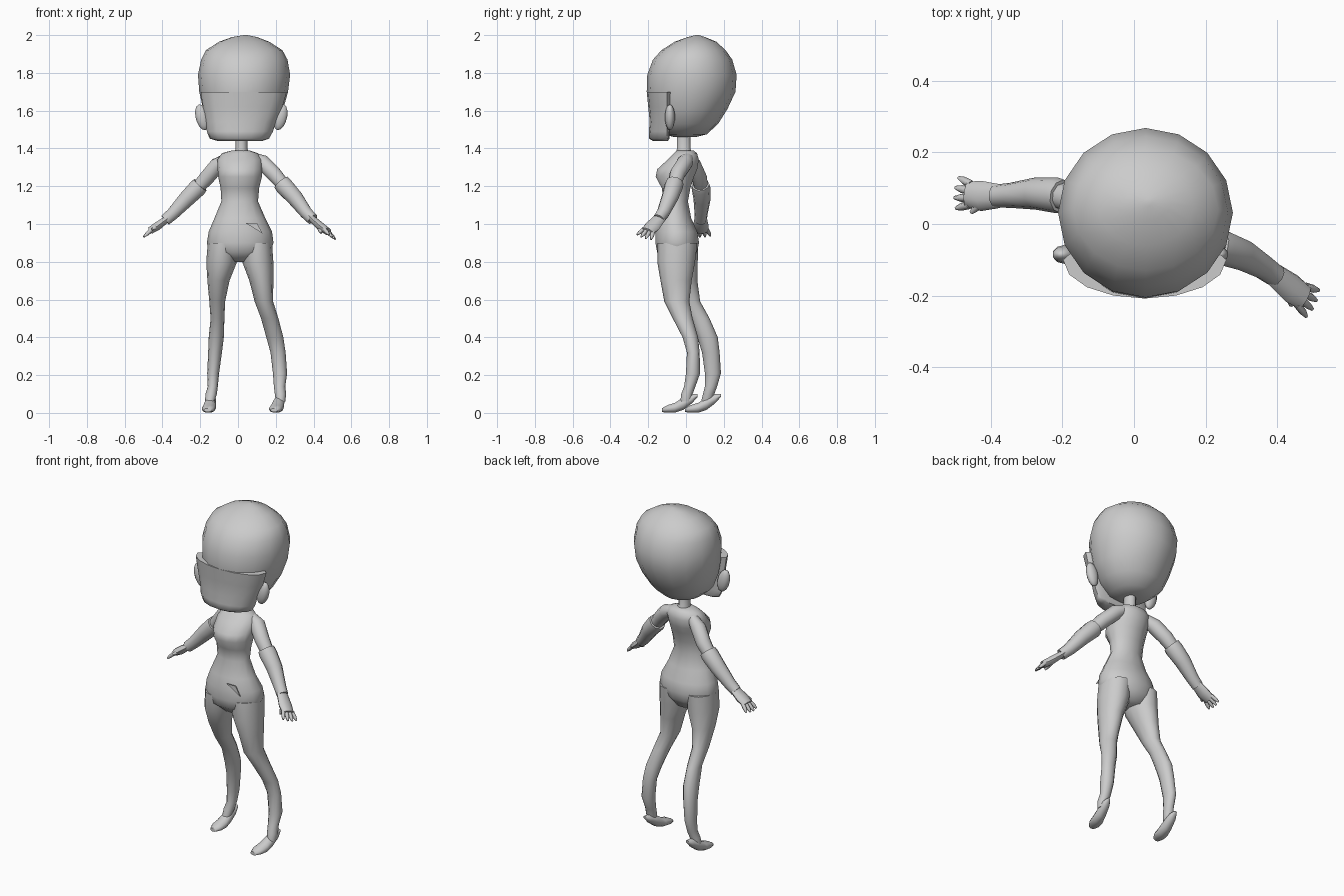
import bpy
import math
from mathutils import Vector

old_cube = bpy.data.objects.get("Cube")
if old_cube:
    bpy.data.objects.remove(old_cube, do_unlink=True)

grey = bpy.data.materials.new("plain grey")
grey.use_nodes = True
grey_colour = (0.6, 0.6, 0.6, 1)
grey.diffuse_color = grey_colour
grey.node_tree.nodes["Principled BSDF"].inputs["Base Color"].default_value = grey_colour


def finish(name, verts, faces, sharp_angle=60):
    """Turn point and face lists into a smooth shaded grey object."""
    mesh = bpy.data.meshes.new(name)
    mesh.from_pydata(verts, [], faces)
    mesh.materials.append(grey)
    mesh.update()
    part = bpy.data.objects.new(name, mesh)
    bpy.context.collection.objects.link(part)
    bpy.ops.object.select_all(action="DESELECT")
    part.select_set(True)
    bpy.context.view_layer.objects.active = part
    bpy.ops.object.mode_set(mode="EDIT")
    bpy.ops.mesh.select_all(action="SELECT")
    bpy.ops.mesh.normals_make_consistent(inside=False)
    bpy.ops.object.mode_set(mode="OBJECT")
    bpy.ops.object.shade_smooth_by_angle(angle=math.radians(sharp_angle))
    return part


def skin(name, rings, sharp_angle=60):
    """Bridge equal sized rings and close both ends."""
    count = len(rings[0])
    verts = [point for ring in rings for point in ring]
    faces = []
    for level in range(len(rings) - 1):
        low, high = level * count, (level + 1) * count
        for i in range(count):
            j = (i + 1) % count
            faces.append((low + i, low + j, high + j, high + i))
    faces.append(tuple(range(count)))
    faces.append(tuple(range(len(verts) - count, len(verts))))
    return finish(name, verts, faces, sharp_angle)


def angles(sides):
    return [math.tau * i / sides for i in range(sides)]


def stack(name, levels, sides=14, widest=None, sharp_angle=60):
    """Level rings: height, left x, right x, front y, back y."""
    rings = []
    for z, left, right, front, back in levels:
        middle = (front + back) / 2 if widest is None else widest
        ring = []
        for a in angles(sides):
            reach = back - middle if math.sin(a) > 0 else middle - front
            ring.append(((left + right) / 2 + (right - left) / 2 * math.cos(a),
                         middle + reach * math.sin(a), z))
        rings.append(ring)
    return skin(name, rings, sharp_angle)


def tube(name, path, radii, flatten=1.0, sides=10):
    """Round rings set square to a path; flatten squeezes them across."""
    points = [Vector(p) for p in path]
    rings = []
    for i, centre in enumerate(points):
        along = points[min(i + 1, len(points) - 1)] - points[max(i - 1, 0)]
        along.normalize()
        flat = along.cross(Vector((0, 1, 0))).normalized()
        wide = flat.cross(along)
        rings.append([centre + radii[i] * (wide * math.cos(a) + flat * flatten * math.sin(a))
                      for a in angles(sides)])
    return skin(name, rings)


def foot(name, x, turn, heel_y):
    """Pointed foot: rings run from the raised heel to the toe."""
    shape = [(0, .085, .10, .010), (-.03, .05, .10, .024), (-.075, .015, .085, .03),
             (-.12, 0, .055, .036), (-.16, 0, .042, .035), (-.19, .004, .025, .02)]
    rings = []
    for back, low, high, half in shape:
        rings.append([(x + turn * back + half * math.cos(a), heel_y + back,
                       (low + high) / 2 + (high - low) / 2 * math.sin(a)) for a in angles(10)])
    skin(name, rings)


def ball(name, centre, size, tilt=0.0):
    bpy.ops.mesh.primitive_uv_sphere_add(segments=10, ring_count=7, location=centre,
                                         rotation=(0, tilt, 0))
    part = bpy.context.object
    part.name = name
    part.scale = size
    part.data.materials.append(grey)
    bpy.ops.object.shade_smooth()


# Head and the swept hair panel that covers the face
stack("head", [
    (1.46, -.03, .07, -.06, .05), (1.475, -.09, .13, -.12, .11),
    (1.53, -.155, .195, -.16, .17), (1.61, -.185, .24, -.195, .22),
    (1.70, -.205, .265, -.208, .262), (1.79, -.212, .276, -.205, .268),
    (1.87, -.195, .262, -.175, .245), (1.92, -.17, .235, -.13, .21),
    (1.965, -.10, .165, -.06, .16), (1.99, -.03, .10, .01, .10),
    (2.0, .03, .05, .05, .07)], sides=16)
stack("hair_panel", [
    (1.44, -.11, .13, -.175, -.095), (1.452, -.15, .165, -.195, -.088),
    (1.49, -.165, .185, -.197, -.085), (1.54, -.17, .20, -.192, -.08),
    (1.62, -.185, .235, -.20, -.07), (1.70, -.198, .258, -.208, -.06)],
    sides=16, widest=-.1)
for side, x in (("right", -.19), ("left", .225)):
    sign = 1 if side == "left" else -1
    ball(side + "_ear", (x, -.085, 1.565), (.036, .027, .07), sign * .25)

# Neck and torso
stack("neck", [(1.34, -.03, .07, -.06, .05), (1.40, -.012, .05, -.05, .025),
               (1.48, -.012, .05, -.05, .025)], sides=10)
stack("torso", [
    (.80, -.06, .08, -.10, .03), (.85, -.15, .17, -.155, .06), (.90, -.165, .188, -.165, .072),
    (.96, -.155, .18, -.163, .062), (1.03, -.125, .145, -.15, .03),
    (1.12, -.088, .106, -.12, .012), (1.19, -.092, .112, -.13, .025),
    (1.25, -.105, .127, -.163, .045), (1.29, -.108, .128, -.155, .062),
    (1.34, -.11, .13, -.10, .07), (1.375, -.085, .105, -.065, .06),
    (1.39, -.03, .06, -.05, .04)])
# Loose flap on the hip
finish("hip_flap", [(.04, -.166, 1.005), (.10, -.166, 1.005), (.13, -.166, .95),
                    (.04, -.161, 1.005), (.10, -.161, 1.005), (.13, -.161, .95)],
       [(0, 1, 2), (5, 4, 3), (0, 3, 4, 1), (1, 4, 5, 2), (2, 5, 3, 0)], 20)

# Legs and feet
stack("left_leg", [
    (.06, .20, .25, -.03, .03), (.10, .195, .255, -.025, .035), (.14, .19, .25, -.01, .05),
    (.21, .185, .26, 0, .075), (.32, .172, .252, .005, .072), (.40, .15, .24, -.018, .064),
    (.50, .122, .214, -.07, .035), (.59, .088, .186, -.115, .018), (.70, .06, .187, -.135, .03),
    (.80, .022, .187, -.152, .048), (.90, .02, .18, -.15, .06)], sides=12)
stack("right_leg", [
    (.06, -.175, -.125, .08, .14), (.10, -.172, -.112, .09, .15), (.14, -.16, -.107, .10, .165),
    (.21, -.163, -.10, .10, .185), (.32, -.158, -.085, .085, .178), (.40, -.155, -.075, .06, .168),
    (.50, -.145, -.072, .02, .125), (.59, -.152, -.068, -.04, .075), (.70, -.162, -.045, -.10, .06),
    (.80, -.168, -.005, -.145, .062), (.90, -.16, 0, -.15, .065)], sides=12)
foot("left_foot", .23, .2, .062)
foot("right_foot", -.138, .12, .185)

# Arms: shoulder, sleeve, cuffed glove, hand and fingers
arms = {
    "left": [(.08, .01, 1.35), (.13, -.005, 1.325), (.19, -.045, 1.265), (.245, -.065, 1.20),
             (.30, -.085, 1.14), (.36, -.12, 1.06), (.395, -.145, 1.025)],
    "right": [(-.06, .02, 1.345), (-.11, .04, 1.31), (-.165, .07, 1.245), (-.215, .08, 1.19),
              (-.275, .085, 1.13), (-.345, .08, 1.055), (-.385, .078, 1.02)]}
hands = {"left": [(.44, -.18, .985), (.475, -.205, .96)],
         "right": [(-.425, .078, .99), (-.465, .083, .965)]}
for side, path in arms.items():
    shoulder, upper, sleeve, elbow, fore, wrist, palm = [Vector(p) for p in path]
    knuckles = [Vector(p) for p in hands[side]]
    tube(side + "_upper_arm", [shoulder, upper, sleeve, elbow, fore], [.03, .043, .042, .036, .025])
    # The glove opens into a wider cuff just above the elbow
    cuff = elbow.lerp(sleeve, .3)
    tube(side + "_glove", [cuff, elbow, fore, wrist, palm],
         [.047, .05, .045, .035, .032])
    tube(side + "_hand", [wrist, palm] + knuckles, [.028, .035, .042, .036], flatten=.55)
    # Fingers fan out across the knuckles, the thumb leaves from the palm
    forward = (knuckles[1] - knuckles[0]).normalized()
    across = forward.cross(forward.cross(Vector((0, 1, 0)))).normalized()
    for n in range(4):
        spread = (n - 1.5) * .019
        base = knuckles[1] + across * spread - forward * .01
        tip = base + forward * (.055 - abs(spread) * .4) + across * spread * .5
        tip.z -= .012
        tube(f"{side}_finger_{n}", [base, base.lerp(tip, .6), tip], [.012, .011, .005], sides=6)
    thumb_way = Vector((0, -1, 0)) if side == "right" else Vector((-.5, -.6, -.3))
    thumb_base = knuckles[0] + thumb_way * .015
    thumb_tip = thumb_base + thumb_way * .035 + forward * .035
    tube(side + "_thumb", [thumb_base, thumb_base.lerp(thumb_tip, .5), thumb_tip],
         [.015, .013, .006], sides=6)
